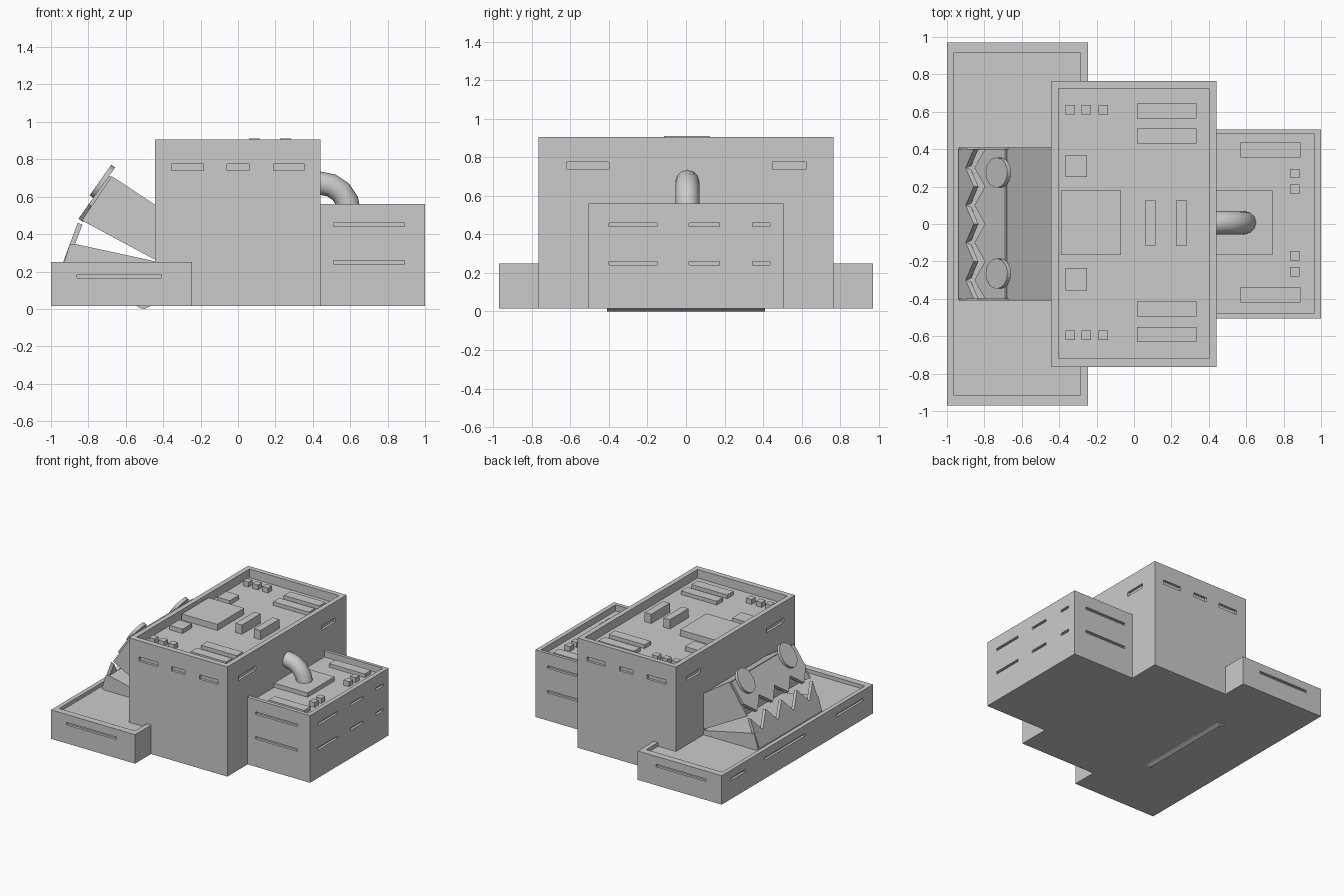
import bpy, bmesh, math
from mathutils import Vector, Matrix

if "Cube" in bpy.data.objects:
    bpy.data.objects.remove(bpy.data.objects["Cube"])


def finish(name, bm):
    bmesh.ops.recalc_face_normals(bm, faces=bm.faces[:])
    me = bpy.data.meshes.new(name)
    bm.to_mesh(me)
    bm.free()
    ob = bpy.data.objects.new(name, me)
    bpy.context.collection.objects.link(ob)
    return ob


def boxes(name, specs):
    """One mesh from (x0, x1, y0, y1, z0, z1) boxes."""
    bm = bmesh.new()
    for x0, x1, y0, y1, z0, z1 in specs:
        m = Matrix.Translation(((x0 + x1) / 2, (y0 + y1) / 2, (z0 + z1) / 2))
        m = m @ Matrix.Diagonal((x1 - x0, y1 - y0, z1 - z0, 1))
        bmesh.ops.create_cube(bm, size=1, matrix=m)
    return finish(name, bm)


def slab(name, pts, vec):
    """A flat outline pushed along a vector."""
    bm = bmesh.new()
    f = bm.faces.new([bm.verts.new(p) for p in pts])
    r = bmesh.ops.extrude_face_region(bm, geom=[f])
    verts = [g for g in r["geom"] if isinstance(g, bmesh.types.BMVert)]
    bmesh.ops.translate(bm, verts=verts, vec=vec)
    return finish(name, bm)


def side_slab(name, xz, y0, y1):
    return slab(name, [(x, y0, z) for x, z in xz], (0, y1 - y0, 0))


def block(name, box, cuts):
    """Building block with the roof recess and wall slots cut out."""
    ob = boxes(name, [box])
    cutter = boxes(name + "_cutter", cuts)
    cutter.hide_render = True
    mod = ob.modifiers.new("cut", 'BOOLEAN')
    mod.operation, mod.solver, mod.object = 'DIFFERENCE', 'EXACT', cutter
    bpy.context.view_layer.objects.active = ob
    bpy.ops.object.modifier_apply(modifier=mod.name)
    bpy.data.objects.remove(cutter)
    return ob


D = 0.02  # slot depth


def slots_y(y, spans, z0, z1):
    """Matching slots in the front and back walls at -y and +y."""
    return [(a, b, s * y - D, s * y + D, z0, z1) for a, b in spans for s in (-1, 1)]


def slots_x(x, spans, z0, z1):
    return [(x - D, x + D, a, b, z0, z1) for a, b in spans]


def mirror_y(specs):
    """Repeat boxes on the other side of the roof's centre line."""
    return specs + [(x0, x1, 0.015 - y1, 0.015 - y0, z0, z1) for x0, x1, y0, y1, z0, z1 in specs]


# Main hall
wall = [(-0.62, -0.4), (0.45, 0.625)]
block("main_hall", (-0.445, 0.44, -0.765, 0.765, 0.015, 0.905),
      [(-0.405, 0.4, -0.72, 0.725, 0.835, 1)]
      + slots_y(0.765, [(-0.355, -0.185), (-0.06, 0.06), (0.19, 0.355)], 0.74, 0.775)
      + slots_x(0.44, wall, 0.74, 0.775) + slots_x(-0.445, wall, 0.74, 0.775))

# Front terrace
block("low_terrace", (-1, -0.245, -0.97, 0.97, 0.015, 0.25),
      [(-0.965, -0.285, -0.915, 0.915, 0.22, 0.4)]
      + slots_y(0.97, [(-0.86, -0.41)], 0.165, 0.185)
      + slots_x(-1, [(0.67, 0.85), (-0.1, 0.42), (-0.85, -0.5)], 0.165, 0.185))

# Annex
cuts = [(0.42, 0.965, -0.475, 0.48, 0.51, 0.7)]
for z in (0.24, 0.44):
    cuts += slots_y(0.505, [(0.51, 0.89)], z, z + 0.02)
    cuts += slots_x(1, [(-0.4, -0.15), (0.015, 0.175), (0.345, 0.435)], z, z + 0.02)
block("annex", (0.4, 1, -0.505, 0.505, 0.015, 0.56), cuts)

# Roof equipment on the main hall
F = 0.83
boxes("roof_vents", mirror_y([(x, x + 0.05, 0.585, 0.635, F, 0.875) for x in (-0.365, -0.28, -0.19)]))
boxes("roof_long_units", mirror_y([(0.015, 0.335, y, y + 0.08, F, 0.865) for y in (0.43, 0.565)]))
boxes("roof_hatches", mirror_y([(-0.365, -0.25, 0.25, 0.37, F, 0.87)]))
boxes("roof_panel", [(-0.39, -0.07, -0.165, 0.18, F, 0.885)])
boxes("roof_tall_units", [(x, x + 0.058, -0.115, 0.125, F, 0.91) for x in (0.058, 0.225)])

# Roof equipment on the annex
boxes("annex_vents", mirror_y([(0.835, 0.885, y, y + 0.05, 0.5, 0.55) for y in (0.16, 0.245)]))
boxes("annex_long_units", mirror_y([(0.57, 0.89, 0.355, 0.435, 0.5, 0.54)]))
boxes("pipe_plate", [(0.43, 0.74, -0.165, 0.18, 0.5, 0.545)])

# Bent pipe between hall and annex
cu = bpy.data.curves.new("pipe", 'CURVE')
cu.dimensions, cu.bevel_depth, cu.bevel_resolution = '3D', 0.062, 4
cu.use_fill_caps = True
path = [(0.42, 0.672)] + [(0.44 + 0.155 * math.sin(t), 0.517 + 0.155 * math.cos(t))
                          for t in (i * math.pi / 8 for i in range(5))]
sp = cu.splines.new('POLY')
sp.points.add(len(path) - 1)
for p, (x, z) in zip(sp.points, path):
    p.co = (x, 0.007, z, 1)
pipe = bpy.data.objects.new("pipe", cu)
bpy.context.collection.objects.link(pipe)
pipe.select_set(True)
bpy.context.view_layer.objects.active = pipe
bpy.ops.object.convert(target='MESH')
bpy.ops.object.shade_smooth_by_angle(angle=math.radians(40))

# Upper jaw: body set back behind the tooth plate, with full side cheeks
W = 0.41
side_slab("upper_jaw", [(-0.785, 0.448), (-0.785, 0.56), (-0.68, 0.708), (-0.4, 0.525), (-0.4, 0.24)], -W + 0.01, W - 0.01)
for s in (-1, 1):
    side_slab("upper_cheek", [(-0.835, 0.473), (-0.675, 0.71), (-0.4, 0.528), (-0.4, 0.24)], s * W, s * (W - 0.015))

# Lower jaw, its rear corner reaching through the floor
side_slab("lower_jaw", [(-0.935, 0.23), (-0.9, 0.345), (-0.87, 0.347), (-0.4, 0.245), (-0.46, 0.02), (-0.5, 0.0), (-0.52, 0.003)], -W, W)

# Zigzag teeth: lower points at even steps, upper points at odd steps
steps = [(-0.4 + 0.1 * i, i % 2) for i in range(9)]
low = [(-0.9, y, 0.345) if odd else (-0.857, y, 0.46) for y, odd in steps]
slab("lower_teeth", [(-0.938, -0.4, 0.243)] + low + [(-0.938, 0.4, 0.243)], (0.025, 0, -0.009))
up = [(-0.853, y, 0.482) if odd else (-0.797, y, 0.561) for y, odd in steps]
slab("upper_teeth", [(-0.69, -0.4, 0.712)] + up + [(-0.69, 0.4, 0.712)], (0.025, 0, -0.018))

# Oval eyes lying along the sloped face
normal = Vector((-0.82, 0, 0.58))
tilt = math.atan2(normal.x, normal.z)
for y in (-0.265, 0.275):
    bm = bmesh.new()
    m = Matrix.Translation((-0.725, y, 0.682)) @ Matrix.Rotation(tilt, 4, 'Y') @ Matrix.Diagonal((0.1, 0.08, 0.025, 1))
    bmesh.ops.create_cone(bm, cap_ends=True, segments=28, radius1=1, radius2=1, depth=1, matrix=m)
    finish("eye", bm)
